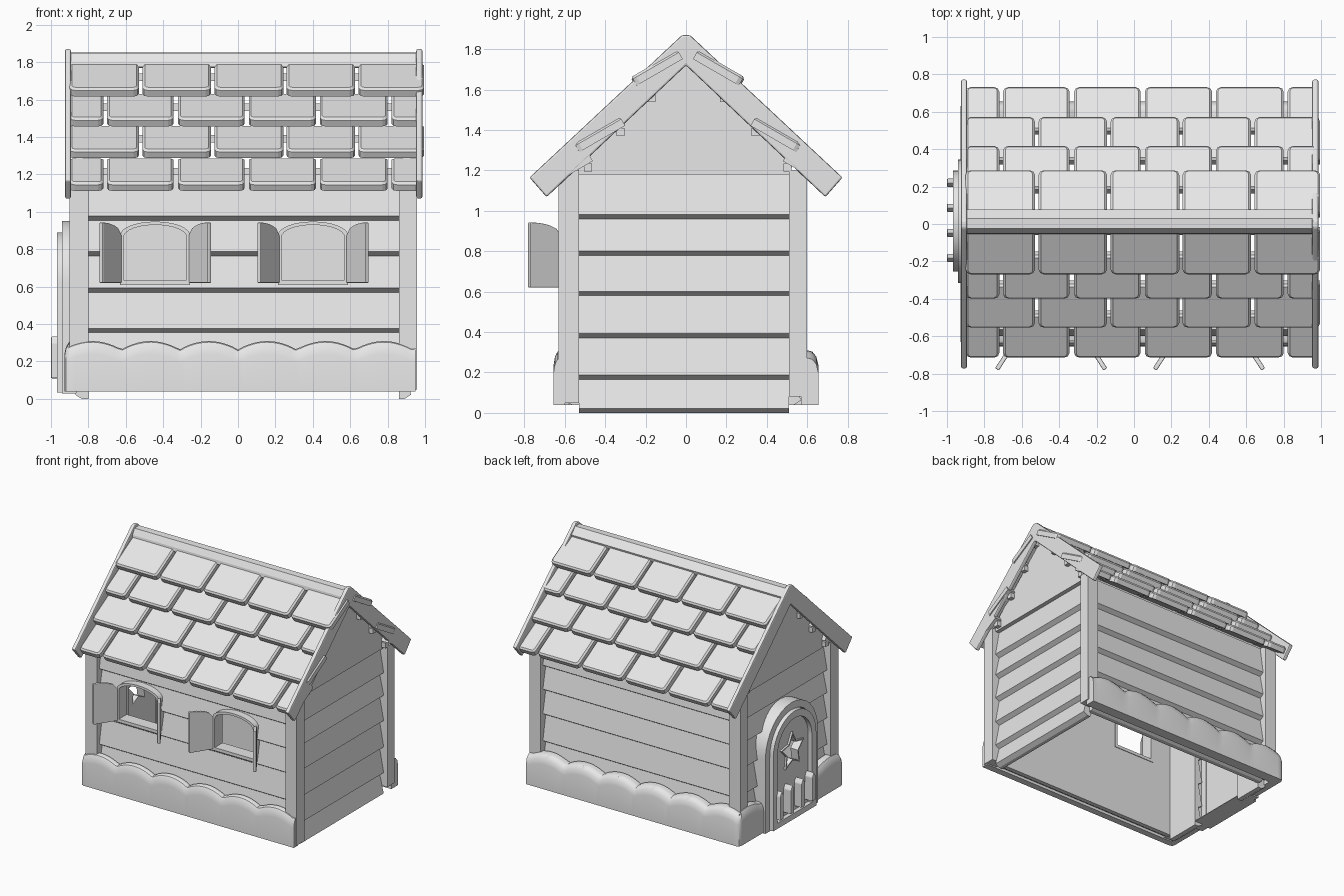
import bpy, bmesh, math
from mathutils import Matrix, Vector

if "Cube" in bpy.data.objects:
    bpy.data.objects.remove(bpy.data.objects["Cube"])

grey = bpy.data.materials.new("light_grey")
grey.diffuse_color = (0.8, 0.8, 0.8, 1)
grey.use_nodes = True
grey.node_tree.nodes["Principled BSDF"].inputs["Base Color"].default_value = grey.diffuse_color


def finish(name, bm, smooth=False):
    bmesh.ops.recalc_face_normals(bm, faces=bm.faces)
    me = bpy.data.meshes.new(name)
    bm.to_mesh(me)
    bm.free()
    ob = bpy.data.objects.new(name, me)
    bpy.context.collection.objects.link(ob)
    me.materials.append(grey)
    if smooth:
        bpy.ops.object.select_all(action='DESELECT')
        ob.select_set(True)
        bpy.context.view_layer.objects.active = ob
        bpy.ops.object.shade_smooth_by_angle(angle=math.radians(35))
    return ob


def place(axis, p, d):
    return Vector((d, p[0], p[1])) if axis == 'x' else Vector((p[0], d, p[1]))


def prism(name, pts, axis, d0, d1, bevel=0):
    """Extrude a flat outline along x or y."""
    bm = bmesh.new()
    a = [bm.verts.new(place(axis, p, d0)) for p in pts]
    b = [bm.verts.new(place(axis, p, d1)) for p in pts]
    bm.faces.new(a)
    bm.faces.new(b[::-1])
    for i in range(len(pts)):
        j = (i + 1) % len(pts)
        bm.faces.new((a[i], b[i], b[j], a[j]))
    if bevel:
        bmesh.ops.recalc_face_normals(bm, faces=bm.faces)
        bmesh.ops.bevel(bm, geom=bm.edges[:], offset=bevel, segments=2, affect='EDGES', profile=0.5)
    return finish(name, bm)


def ring(name, outer, inner, axis, d0, d1):
    """Frame between two outlines with equal point counts."""
    bm = bmesh.new()
    loops = [[bm.verts.new(place(axis, p, d)) for p in o]
             for o, d in ((outer, d0), (outer, d1), (inner, d1), (inner, d0))]
    n = len(outer)
    for k in range(4):
        a, b = loops[k], loops[(k + 1) % 4]
        for i in range(n):
            j = (i + 1) % n
            bm.faces.new((a[i], a[j], b[j], b[i]))
    return finish(name, bm, True)


def box(name, x0, x1, y0, y1, z0, z1, bevel=0):
    return prism(name, [(x0, z0), (x1, z0), (x1, z1), (x0, z1)], 'y', y0, y1, bevel)


def arch(c, half, z0, spring, rise, n=16):
    pts = [(c - half, z0), (c + half, z0)]
    for i in range(n + 1):
        t = math.pi * i / n
        pts.append((c + half * math.cos(t), spring + rise * math.sin(t)))
    return pts


def cut(ob, cutter):
    m = ob.modifiers.new("cut", 'BOOLEAN')
    m.object, m.operation, m.solver = cutter, 'DIFFERENCE', 'EXACT'
    bpy.context.view_layer.objects.active = ob
    bpy.ops.object.modifier_apply(modifier=m.name)
    bpy.data.objects.remove(cutter)


def siding(name, axis, inner, recess, lip, d0, d1, lines, top):
    """Lapped boards: each leans out to its lower edge, then tucks under."""
    pts = [(inner, top), (inner, lines[0] - 0.01)]
    for i, z in enumerate(lines):
        pts += [(recess, z - 0.01), (lip, z + 0.012)]
    pts.append((recess, top))
    return prism(name, pts, axis, d0, d1)


# Lapped walls
long_lines = [0.05, 0.17, 0.365, 0.58, 0.775, 0.965]
end_lines = [0.01, 0.175, 0.38, 0.59, 0.79, 0.97]
front_wall = siding("front_wall", 'x', -0.53, -0.565, -0.60, -0.81, 0.87, long_lines, 1.2)
siding("back_wall", 'x', 0.50, 0.535, 0.57, -0.81, 0.87, long_lines, 1.2)
siding("right_wall", 'y', 0.86, 0.89, 0.925, -0.53, 0.51, end_lines, 1.18)
left_wall = siding("left_wall", 'y', -0.80, -0.835, -0.87, -0.53, 0.51, end_lines, 1.18)

# Gable panels and corner posts
gable = [(-0.53, 1.18), (0.515, 1.18), (0.53, 1.24), (0, 1.74), (-0.54, 1.24)]
prism("right_gable", gable, 'x', 0.88, 0.925)
prism("left_gable", gable, 'x', -0.87, -0.825)
for side, x0, x1 in (("left", -0.90, -0.80), ("right", 0.86, 0.957)):
    box(side + "_front_post", x0, x1, -0.63, -0.53, 0.05, 1.2)
    box(side + "_back_post", x0, x1, 0.51, 0.60, 0.08, 1.2)

# Windows with open half-arch shutters
for k, c in enumerate((-0.443, 0.401)):
    inner = arch(c, 0.168, 0.635, 0.865, 0.065)
    cut(front_wall, prism("window_cutter", inner, 'y', -0.8, -0.4))
    ring(f"window_frame_{k}", arch(c, 0.187, 0.61, 0.875, 0.073), inner, 'y', -0.625, -0.525)
    for s in (-1, 1):
        w = 0.187
        pts = [(0, 0.62), (w, 0.62)]
        pts += [(w * (1 - i / 6), 0.875 + 0.068 * math.sqrt(1 - (i / 6) ** 2)) for i in range(7)]
        shutter = prism(f"shutter_{k}_{s}", pts, 'y', -0.012, 0.012, 0.005)
        ang = math.radians(-57)
        m = Matrix.Rotation(ang, 4, 'Z')
        if s < 0:
            m = Matrix.Scale(-1, 4, Vector((1, 0, 0))) @ m
        shutter.data.transform(Matrix.Translation((c + s * 0.188, -0.62, 0)) @ m)
        if s < 0:
            shutter.data.flip_normals()

# Arched door with a star opening and picket bars
dc = 0.015
cut(left_wall, prism("door_cutter", arch(dc, 0.25, -0.1, 0.62, 0.25), 'x', -1.2, -0.6))
mid = arch(dc, 0.275, 0.035, 0.62, 0.275)
ring("door_outer_frame", arch(dc, 0.33, 0.03, 0.62, 0.33), mid, 'x', -0.94, -0.80)
ring("door_inner_frame", arch(dc, 0.27, 0.035, 0.62, 0.27),
     arch(dc, 0.215, 0.08, 0.62, 0.215), 'x', -0.968, -0.88)
panel = prism("door_panel", arch(dc, 0.272, 0.04, 0.62, 0.272), 'x', -0.935, -0.885)


def star(r):
    return [(dc + q * math.sin(i * math.pi / 5), 0.57 + q * math.cos(i * math.pi / 5))
            for i in range(10) for q in [r if i % 2 == 0 else r * 0.52]]


cut(panel, prism("star_cutter", star(0.13), 'x', -1.2, -0.7))
ring("star_rim", star(0.15), star(0.13), 'x', -0.95, -0.90)
for i in range(4):
    y = 0.22 - i * 0.134
    prism(f"door_bar_{i}", [(y - 0.022, 0.11), (y + 0.022, 0.11), (y + 0.022, 0.30),
                            (y, 0.335), (y - 0.022, 0.30)], 'x', -1.0, -0.92, 0.006)


# Scalloped snow banks, wrapping the left corners up to the door
def snow(name, s, wall, door_edge):
    out, n = 0.655, 72
    path = [(0.95 - 1.85 * i / n, -out, 0.95 - 1.85 * i / n, -wall) for i in range(n + 1)]
    path += [(-0.92, -out + 0.008, -0.88, -wall), (-0.928, -out + 0.028, -0.88, -wall)]
    path += [(-0.928, -0.62 + (0.62 - door_edge) * i / 8, -0.86, -0.58 + (0.58 - door_edge) * i / 8)
             for i in range(9)]
    bm = bmesh.new()
    rows = []
    for i, (xo, yo, xi, yi) in enumerate(path):
        u = xo if i <= n else -0.93 - 0.03 * (i - n)
        h = 0.262 + 0.047 * abs(math.sin(math.pi * u / 0.312)) ** 0.8
        prof = [(0, 0.04), (0, h - 0.07), (0.12, h - 0.03), (0.35, h - 0.006), (0.6, h), (1, h), (1, 0.04)]
        rows.append([bm.verts.new((xo + (xi - xo) * t, s * (yo + (yi - yo) * t), z)) for t, z in prof])
    for a, b in zip(rows, rows[1:]):
        for j in range(7):
            k = (j + 1) % 7
            bm.faces.new((a[j], a[k], b[k], b[j]))
    bm.faces.new(rows[0])
    bm.faces.new(rows[-1][::-1])
    finish(name, bm, True)


snow("front_snow_bank", 1, 0.60, 0.31)
snow("back_snow_bank", -1, 0.57, 0.335)

# Barge boards and ridge beam
half = [(0.02, 1.87), (0.775, 1.165), (0.69, 1.068)]
barge = half + [(0, 1.72)] + [(-y, z) for y, z in half[::-1]]
prism("left_barge_board", barge, 'x', -0.925, -0.893, 0.009)
prism("right_barge_board", barge, 'x', 0.953, 0.986, 0.009)
prism("ridge_beam", [(-0.055, 1.775), (-0.05, 1.805), (-0.025, 1.85), (0.03, 1.852),
                     (0.078, 1.80), (0.07, 1.77), (0.0, 1.80)], 'x', -0.9, 0.96)


# Roof tiles: rounded lower corners, chamfered top, tilted flatter than the roof
def tile(name, x0, x1, y, z, back):
    length, t = 0.27, 0.05
    bm = bmesh.new()
    bmesh.ops.create_cube(bm, size=1, matrix=Matrix.Translation(((x0 + x1) / 2, length / 2, -t / 2))
                          @ Matrix.Diagonal((x1 - x0, length, t, 1)))
    corners = [e for e in bm.edges if all(v.co.y < 0.01 for v in e.verts)
               and abs(e.verts[0].co.z - e.verts[1].co.z) > 0.01]
    bmesh.ops.bevel(bm, geom=corners, offset=0.028, segments=2, affect='EDGES', profile=0.5)
    top = [e for e in bm.edges if all(v.co.z > -0.001 for v in e.verts)]
    bmesh.ops.bevel(bm, geom=top, offset=0.012, segments=1, affect='EDGES', profile=0.5)
    m = Matrix.Translation((0, y, z)) @ Matrix.Rotation(math.radians(30), 4, 'X')
    if back:
        m = Matrix.Translation((0, 0.018, 0)) @ Matrix.Scale(-1, 4, Vector((0, 1, 0))) @ m
    bm.transform(m)
    finish(name, bm)


wide = [(-0.9, -0.53), (-0.51, -0.145), (-0.125, 0.242), (0.26, 0.625), (0.645, 0.995)]
offset = [(-0.9, -0.72), (-0.70, -0.345), (-0.32, 0.035), (0.058, 0.417), (0.438, 0.80), (0.822, 0.985)]
for r, (y, z) in enumerate([(-0.275, 1.66), (-0.405, 1.50), (-0.56, 1.33), (-0.72, 1.155)]):
    for back in (False, True):
        side = "back" if back else "front"
        for i, (x0, x1) in enumerate(offset if r % 2 else wide):
            tile(f"{side}_roof_tile_{r}_{i}", x0, x1, y, z, back)
        # Thin batten carrying each row
        by = 0.018 - (y + 0.235) if back else y + 0.235
        box(f"{side}_batten_{r}", -0.9, 0.96, by - 0.02, by + 0.02, z + 0.04, z + 0.08)
